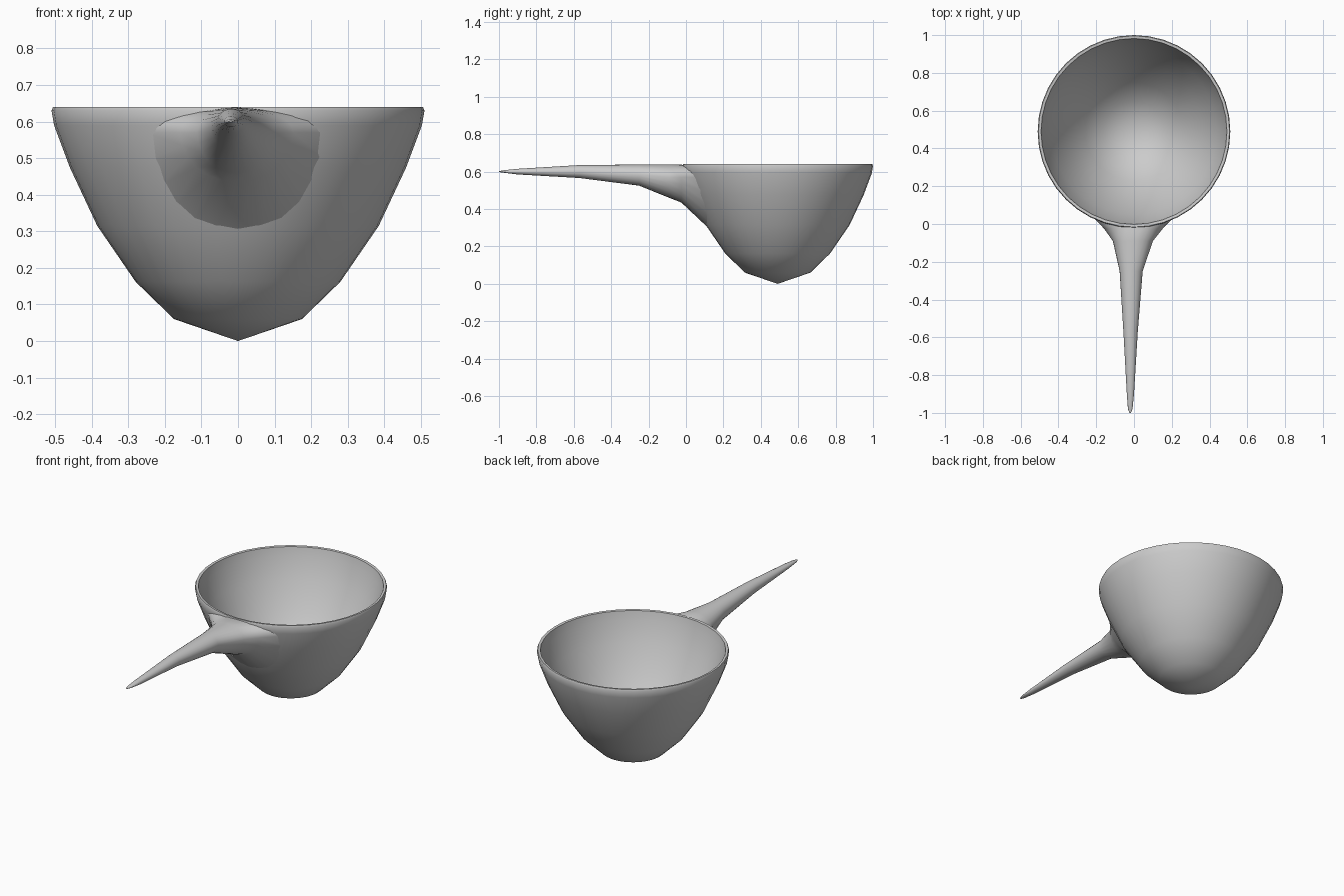
import bpy
import bmesh
from math import sin, cos, pi, sqrt

if "Cube" in bpy.data.objects:
    bpy.data.objects.remove(bpy.data.objects["Cube"])

CY = 0.49  # bowl centre in y


def finish(name, bm, angle):
    bmesh.ops.recalc_face_normals(bm, faces=bm.faces)
    mesh = bpy.data.meshes.new(name)
    bm.to_mesh(mesh)
    bm.free()
    obj = bpy.data.objects.new(name, mesh)
    bpy.context.collection.objects.link(obj)
    bpy.ops.object.select_all(action='DESELECT')
    obj.select_set(True)
    bpy.context.view_layer.objects.active = obj
    bpy.ops.object.shade_smooth_by_angle(angle=angle)
    return obj


def bridge(bm, a, b):
    n = len(a)
    for i in range(n):
        bm.faces.new((a[i], a[(i + 1) % n], b[(i + 1) % n], b[i]))


# Bowl: closed profile (radius, z), outside up and inside down
outer = [(0.175, 0.06), (0.28, 0.162), (0.385, 0.315), (0.46, 0.475),
         (0.503, 0.59), (0.51, 0.63), (0.506, 0.64)]
inner = [(0.492, 0.638), (0.482, 0.59), (0.44, 0.475), (0.364, 0.32),
         (0.26, 0.175), (0.16, 0.08), (0.07, 0.048)]
N = 40
bm = bmesh.new()
rings = [[bm.verts.new((r * cos(2 * pi * i / N), CY + r * sin(2 * pi * i / N), z))
          for i in range(N)] for r, z in outer + inner]
for a, b in zip(rings, rings[1:]):
    bridge(bm, a, b)
for ring, z in ((rings[0], 0.0), (rings[-1], 0.04)):
    tip = bm.verts.new((0, CY, z))
    for i in range(N):
        bm.faces.new((ring[i], ring[(i + 1) % N], tip))
finish("bowl", bm, pi / 3)


def bowl_radius(z):
    for (r0, z0), (r1, z1) in zip(outer, outer[1:]):
        if z <= z1:
            return r0 + (r1 - r0) * (z - z0) / (z1 - z0)
    return outer[-1][0]


# Handle: sections (y, x centre, half width, widest z, top z, bottom z)
# The first section (y None) follows the bowl wall.
sections = [(None, 0, 0.25, 0.57, 0.632, 0.28),
            (-0.025, -0.003, 0.155, 0.57, 0.638, 0.435),
            (-0.09, -0.006, 0.106, 0.57, 0.639, 0.46),
            (-0.25, -0.015, 0.061, 0.585, 0.638, 0.525),
            (-0.57, -0.018, 0.038, 0.60, 0.635, 0.566),
            (-0.90, -0.019, 0.019, 0.60, 0.615, 0.585),
            (-0.98, -0.02, 0.012, 0.60, 0.607, 0.595),
            (-1.0, -0.02, 0.004, 0.60, 0.602, 0.598)]
M = 24
bm = bmesh.new()
rings = []
for y, xc, w, zc, top, bottom in sections:
    ring = []
    for i in range(M):
        c, s = cos(2 * pi * i / M), sin(2 * pi * i / M)
        x = xc + w * c
        z = zc + s * ((top - zc) if s > 0 else (zc - bottom))
        r = bowl_radius(z) - 0.01
        yy = CY - sqrt(r * r - x * x) if y is None else y
        ring.append(bm.verts.new((x, yy, z)))
    rings.append(ring)
for a, b in zip(rings, rings[1:]):
    bridge(bm, a, b)
bm.faces.new(rings[-1])
finish("handle", bm, pi / 3)
